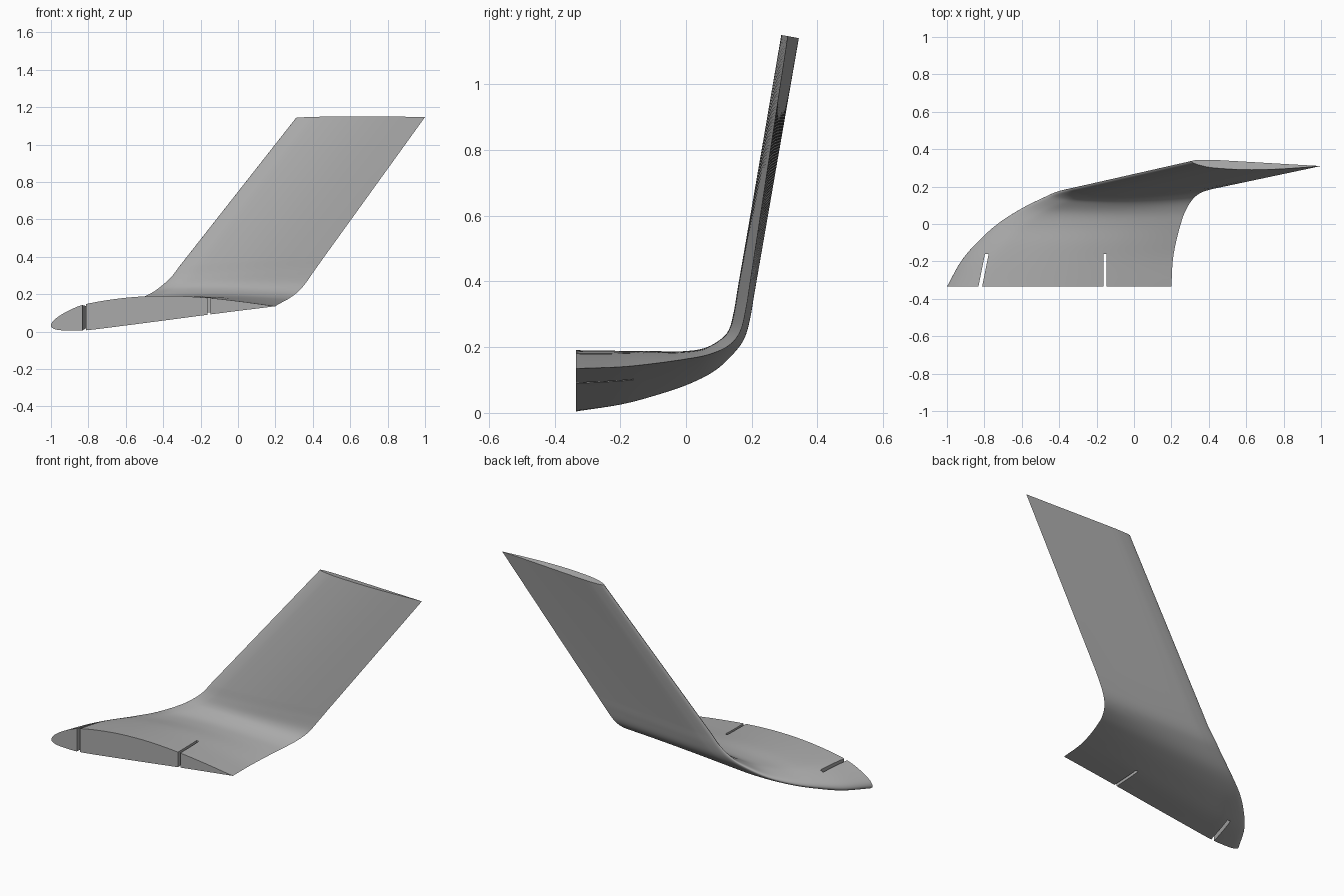
import bpy
import bmesh
import math
from mathutils import Vector, Matrix

if "Cube" in bpy.data.objects:
    bpy.data.objects.remove(bpy.data.objects["Cube"])

grey = bpy.data.materials.new("plain grey")
grey.use_nodes = True
colour = (0.4, 0.4, 0.4, 1)
grey.diffuse_color = colour
grey.node_tree.nodes["Principled BSDF"].inputs["Base Color"].default_value = colour


def smooth_path(points, steps):
    """Pass a smooth curve through points of any dimension."""
    pts = [Vector(p) for p in points]
    pts = [2 * pts[0] - pts[1]] + pts + [2 * pts[-1] - pts[-2]]
    out = []
    for a, b, c, d in zip(pts, pts[1:], pts[2:], pts[3:]):
        for i in range(steps):
            t = i / steps
            out.append(0.5 * (2 * b + (c - a) * t + (2 * a - 5 * b + 4 * c - d) * t ** 2
                              + (3 * b - a - 3 * c + d) * t ** 3))
    return out + [pts[-2]]


# Aerofoil: trailing edge, over the top, round the nose, back underneath
aerofoil = smooth_path([
    (1, 0), (.83, .038), (.667, .069), (.5, .09), (.333, .096), (.167, .085),
    (.083, .063), (.017, .028), (0, 0), (.017, -.016), (.05, -.024), (.1, -.030),
    (.167, -.033), (.333, -.027), (.5, -.02), (.667, -.0125), (.83, -.006), (1, 0)], 4)[:-1]

# Stations: leading edge, trailing edge, lean in degrees, thickness
stations = [
    ((-1, -.335, .03), (.2, -.335, .135), 0, 1),
    ((-.925, -.2, .048), (.207, -.2, .14), 2, .93),
    ((-.84, -.1, .07), (.224, -.1, .15), 5, .82),
    ((-.73, 0, .098), (.25, 0, .164), 12, .65),
    ((-.6, .083, .138), (.275, .07, .178), 27, .56),
    ((-.48, .142, .195), (.312, .13, .205), 50, .53),
    ((-.42, .168, .235), (.355, .166, .25), 67, .52),
    ((-.36, .183, .288), (.408, .184, .325), 79, .52),
    ((-.31, .194, .353), (.457, .195, .394), 80, .52),
    ((.31, .335, 1.142), (1, .31, 1.147), 80, .53),
]
flat = [(*le, *te, math.radians(lean), thick) for le, te, lean, thick in stations]
spans = smooth_path(flat[:-1], 6) + [Vector(flat[-1])]

# Wing tip: loft the aerofoil through the stations
bm = bmesh.new()
rings = []
for s in spans:
    le, te = Vector(s[0:3]), Vector(s[3:6])
    up = Vector((0, -math.sin(s[6]), math.cos(s[6])))
    size = (te - le).length * s[7]
    rings.append([bm.verts.new(le.lerp(te, p[0]) + up * p[1] * size) for p in aerofoil])
n = len(aerofoil)
for r, q in zip(rings, rings[1:]):
    for i in range(n):
        j = (i + 1) % n
        bm.faces.new((r[i], r[j], q[j], q[i]))
bm.faces.new(rings[0])
bm.faces.new(rings[-1])
bmesh.ops.recalc_face_normals(bm, faces=bm.faces)
mesh = bpy.data.meshes.new("wing_tip")
bm.to_mesh(mesh)
bm.free()
mesh.materials.append(grey)
wing = bpy.data.objects.new("wing_tip", mesh)
bpy.context.collection.objects.link(wing)
bpy.context.view_layer.objects.active = wing
wing.select_set(True)

# Two mounting slots cut into the root: root x, inner x, width
for x0, x1, width in ((-.822, -.787, .02), (-.155, -.155, .015)):
    bm = bmesh.new()
    bmesh.ops.create_cube(bm, size=1)
    for v in bm.verts:
        inner = v.co.y > 0
        v.co = ((x1 if inner else x0) + v.co.x * width,
                -.16 if inner else -.335, v.co.z)
        if not inner:
            v.co.y -= .02
            v.co.x -= (x1 - x0) * .02 / .175
    cut_mesh = bpy.data.meshes.new("slot_cutter")
    bm.to_mesh(cut_mesh)
    bm.free()
    cut_mesh.materials.append(grey)
    cutter = bpy.data.objects.new("slot_cutter", cut_mesh)
    cutter.hide_render = True
    bpy.context.collection.objects.link(cutter)
    mod = wing.modifiers.new("slot", "BOOLEAN")
    mod.object = cutter
    mod.operation = "DIFFERENCE"
    mod.solver = "EXACT"
    bpy.ops.object.modifier_apply(modifier=mod.name)
    bpy.data.objects.remove(cutter)

bpy.ops.object.shade_smooth_by_angle(angle=math.radians(35))
